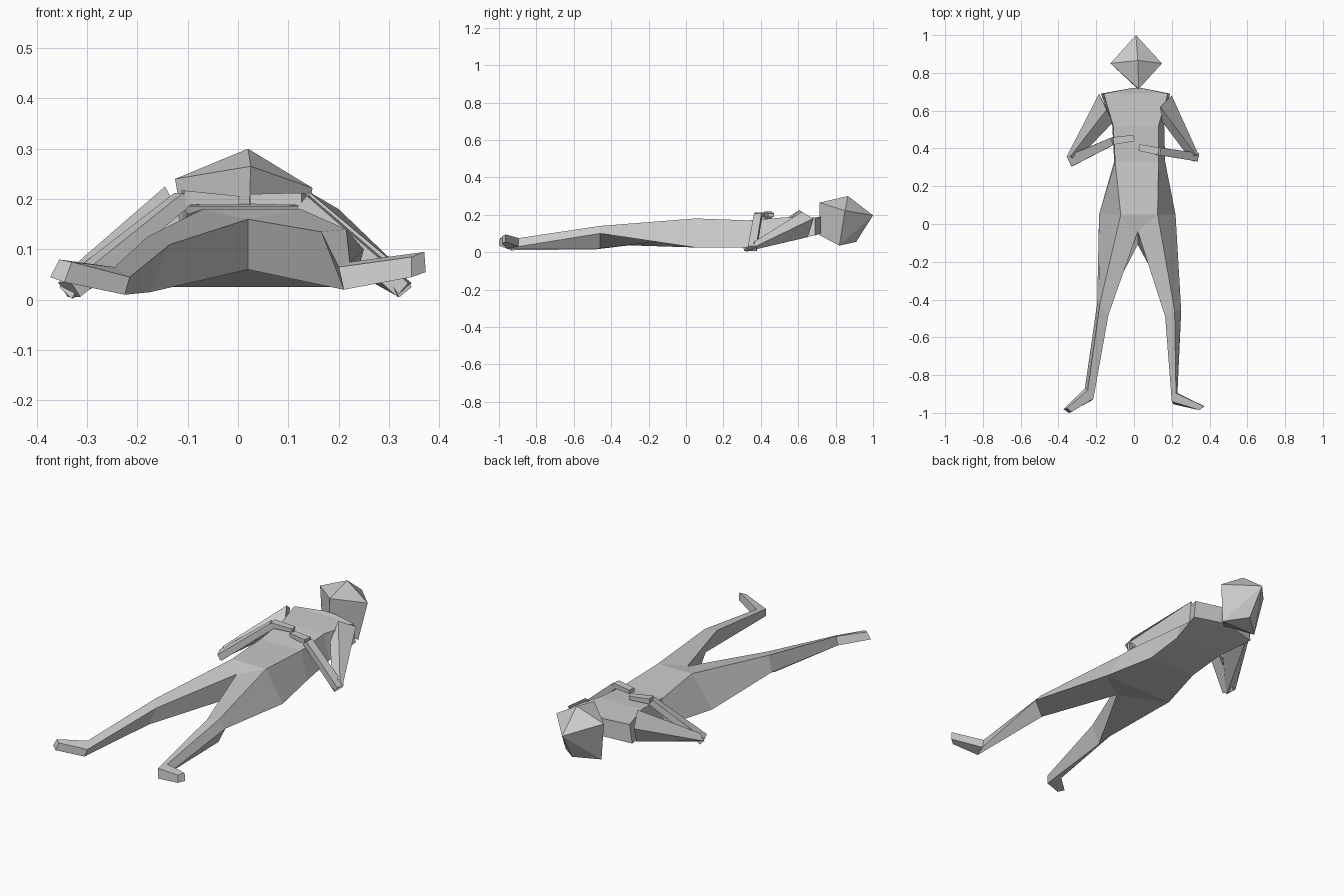
import bpy, bmesh
from mathutils import Vector


def finish(name, bm):
    bmesh.ops.recalc_face_normals(bm, faces=bm.faces[:])
    me = bpy.data.meshes.new(name)
    bm.to_mesh(me)
    bm.free()
    ob = bpy.data.objects.new(name, me)
    bpy.context.collection.objects.link(ob)
    return ob


def loft(name, rings, cap_start=False, cap_end=True):
    """Skin a chain of four-cornered sections."""
    bm = bmesh.new()
    rows = [[bm.verts.new(p) for p in ring] for ring in rings]
    for a, b in zip(rows, rows[1:]):
        for i in range(4):
            j = (i + 1) % 4
            bm.faces.new((a[i], a[j], b[j], b[i]))
    if cap_start:
        bm.faces.new(rows[0])
    if cap_end:
        bm.faces.new(rows[-1])
    return finish(name, bm)


def trapezoid(y, top, bottom, z_top, z_bottom):
    return [(bottom[0], y, z_bottom), (top[0], y, z_top),
            (top[1], y, z_top), (bottom[1], y, z_bottom)]


def sweep(name, path):
    """Box section (centre, width, height) following a path."""
    pts = [Vector(p[0]) for p in path]
    rings = []
    for i, (_, w, h) in enumerate(path):
        t = (pts[min(i + 1, len(pts) - 1)] - pts[max(i - 1, 0)]).normalized()
        s = t.cross(Vector((0, 0, 1))).normalized()
        u = s.cross(t)
        rings.append([pts[i] + s * (a * w / 2) + u * (b * h / 2)
                      for a, b in ((-1, -1), (-1, 1), (1, 1), (1, -1))])
    return loft(name, rings, cap_start=True)


# torso, from hips to neck
hip = trapezoid(0.05, (-0.07, 0.125), (-0.185, 0.22), 0.18, 0.025)
loft("torso", [
    hip,
    trapezoid(0.33, (-0.10, 0.13), (-0.105, 0.165), 0.17, 0.025),
    trapezoid(0.52, (-0.11, 0.13), (-0.115, 0.16), 0.185, 0.055),
    trapezoid(0.69, (-0.16, 0.18), (-0.175, 0.19), 0.185, 0.09),
    trapezoid(0.72, (-0.01, 0.04), (-0.01, 0.04), 0.19, 0.10),
])

# pelvis wedge between the legs
crotch_top, crotch_low = (0.02, -0.04, 0.16), (0.02, -0.11, 0.06)
bm = bmesh.new()
for tri in ((hip[1], hip[2], crotch_top), (hip[3], hip[0], crotch_low)):
    bm.faces.new([bm.verts.new(p) for p in tri])
finish("pelvis", bm)

# legs: hip, knee, ankle (low outer, top outer, top inner, low inner)
loft("left_leg", [
    [hip[0], hip[1], crotch_top, crotch_low],
    [(-0.195, -0.42, 0.04), (-0.18, -0.42, 0.125), (-0.135, -0.48, 0.11), (-0.175, -0.48, 0.015)],
    [(-0.26, -0.87, 0.025), (-0.245, -0.88, 0.065), (-0.215, -0.925, 0.045), (-0.225, -0.935, 0.01)],
])
loft("right_leg", [
    [hip[3], hip[2], crotch_top, crotch_low],
    [(0.25, -0.46, 0.10), (0.215, -0.46, 0.14), (0.165, -0.49, 0.135), (0.21, -0.46, 0.02)],
    [(0.23, -0.895, 0.03), (0.222, -0.895, 0.075), (0.20, -0.94, 0.065), (0.21, -0.955, 0.02)],
])

# feet, turned outwards
loft("left_foot", [
    [(-0.26, -0.87, 0.025), (-0.245, -0.88, 0.065), (-0.215, -0.925, 0.045), (-0.225, -0.935, 0.01)],
    [(-0.373, -0.98, 0.045), (-0.355, -0.975, 0.08), (-0.33, -0.995, 0.075), (-0.345, -1.0, 0.035)],
], cap_start=True)
loft("right_foot", [
    [(0.23, -0.895, 0.03), (0.222, -0.895, 0.075), (0.20, -0.94, 0.065), (0.21, -0.955, 0.02)],
    [(0.373, -0.965, 0.055), (0.37, -0.965, 0.095), (0.345, -0.985, 0.085), (0.345, -0.985, 0.045)],
], cap_start=True)

# upper arms, shoulder to elbow
loft("left_upper_arm", [
    [(-0.185, 0.69, 0.17), (-0.145, 0.605, 0.225), (-0.11, 0.54, 0.16), (-0.17, 0.65, 0.085)],
    [(-0.355, 0.36, 0.025), (-0.335, 0.36, 0.06), (-0.31, 0.33, 0.04), (-0.33, 0.32, 0.002)],
], cap_start=True)
loft("right_upper_arm", [
    [(0.20, 0.68, 0.18), (0.14, 0.62, 0.215), (0.15, 0.54, 0.14), (0.185, 0.65, 0.08)],
    [(0.345, 0.36, 0.025), (0.325, 0.37, 0.06), (0.30, 0.34, 0.04), (0.32, 0.33, 0.005)],
], cap_start=True)

# forearms and hands resting over the belly
sweep("left_forearm", [((-0.335, 0.335, 0.02), 0.06, 0.035), ((-0.11, 0.44, 0.20), 0.04, 0.03)])
sweep("left_hand", [((-0.11, 0.44, 0.203), 0.04, 0.028), ((0.0, 0.455, 0.197), 0.033, 0.018)])
sweep("right_forearm", [((0.33, 0.355, 0.02), 0.045, 0.035), ((0.13, 0.385, 0.195), 0.04, 0.03)])
sweep("right_hand", [((0.13, 0.385, 0.20), 0.04, 0.025), ((0.027, 0.405, 0.20), 0.035, 0.02)])

# faceted head: chin, brow, crown, sides, back and nape
bm = bmesh.new()
for p in ((0.025, 0.715, 0.265), (0.02, 0.866, 0.30), (0.01, 1.0, 0.197),
          (-0.125, 0.85, 0.24), (0.148, 0.85, 0.222),
          (-0.09, 0.82, 0.035), (0.115, 0.82, 0.035),
          (0.015, 0.91, 0.055), (0.02, 0.715, 0.09)):
    bm.verts.new(p)
bmesh.ops.convex_hull(bm, input=bm.verts[:])
finish("head", bm)
